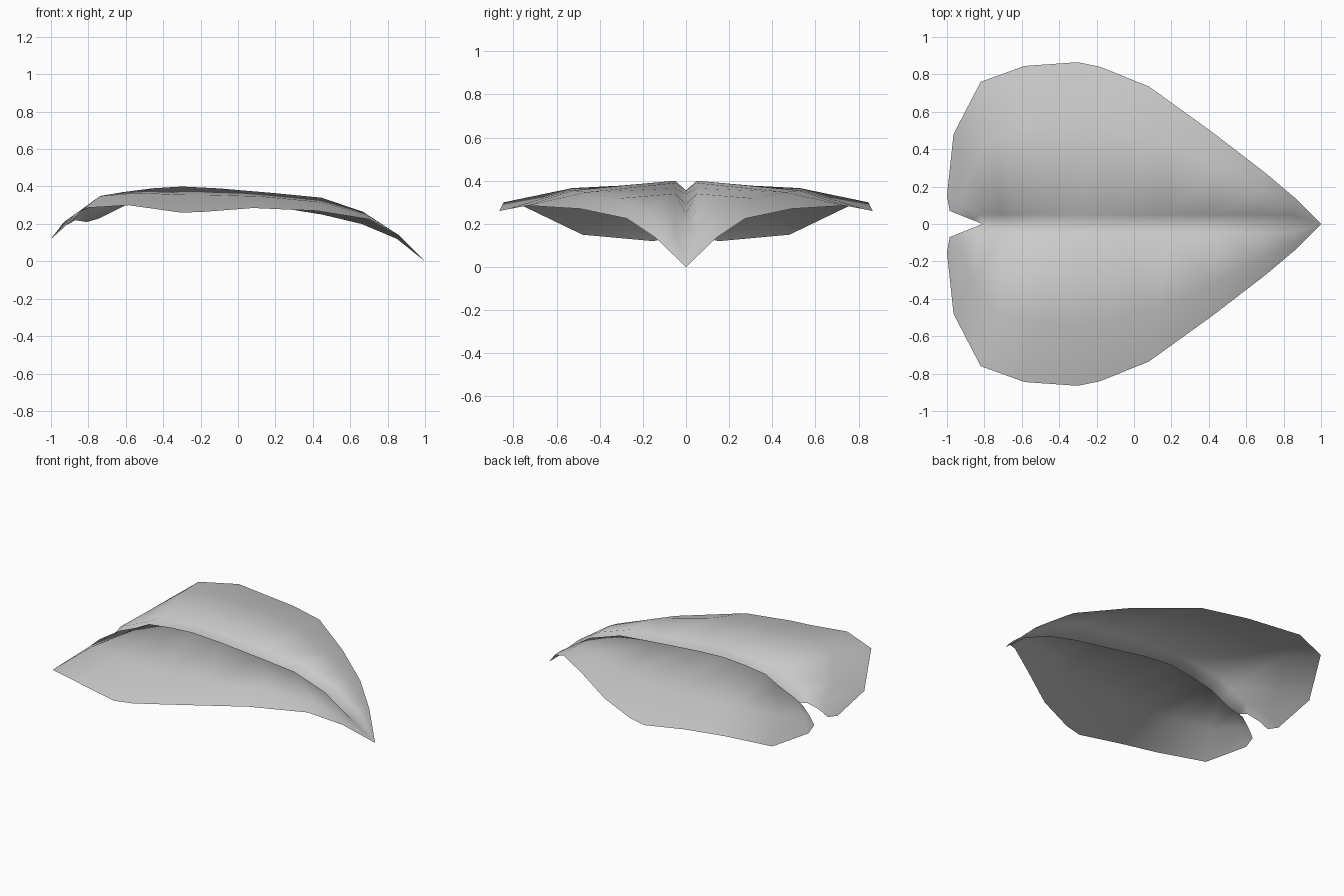
import bpy
import bmesh
from mathutils import Vector

default_cube = bpy.data.objects.get("Cube")
if default_cube:
    bpy.data.objects.remove(default_cube, do_unlink=True)


def make_material(name, colour):
    material = bpy.data.materials.new(name)
    material.use_nodes = True
    material.diffuse_color = colour
    material.node_tree.nodes["Principled BSDF"].inputs["Base Color"].default_value = colour
    return material


# One rib per row: midrib x, midrib z, ridge z, rim x, rim y, rim z, bulge
RIBS = [
    (-.81, .21, .22, -.985, .07, .14, .01),
    (-.74, .23, .27, -1, .15, .12, .03),
    (-.68, .26, .32, -.965, .48, .15, .04),
    (-.6, .3, .37, -.82, .76, .285, .03),
    (-.45, .33, .39, -.585, .845, .3, .03),
    (-.3, .355, .4, -.3, .865, .26, .04),
    (-.1, .34, .39, -.18, .84, .265, .04),
    (.2, .29, .365, .08, .735, .285, .03),
    (.45, .25, .34, .42, .49, .27, .02),
    (.66, .2, .265, .7, .275, .225, .01),
    (.85, .12, .14, .86, .14, .135, .005),
]
RIDGE_Y = .05


def rib_points(mid_x, mid_z, ridge_z, rim_x, rim_y, rim_z, bulge):
    """Points from the sunken midrib, over the ridge, out to the rim."""
    middle = Vector((mid_x, 0, mid_z))
    rim = Vector((rim_x, rim_y, rim_z))
    ridge = Vector((mid_x, min(RIDGE_Y, rim_y / 3), ridge_z))
    ridge.x += (rim_x - mid_x) * ridge.y / rim_y
    shoulder = ridge.lerp(rim, .6) + Vector((0, 0, bulge))
    return [middle, ridge, shoulder, rim]


# Half of the leaf blade, closed by a fan at the tip
bm = bmesh.new()
rows = [[bm.verts.new(point) for point in rib_points(*rib)] for rib in RIBS]
for row, following in zip(rows, rows[1:]):
    for i in range(len(row) - 1):
        bm.faces.new((row[i], following[i], following[i + 1], row[i + 1]))
tip = bm.verts.new((1, 0, 0))
last = rows[-1]
for inner, outer in zip(last, last[1:]):
    bm.faces.new((inner, tip, outer))

# Other half, mirrored across the midrib
bmesh.ops.mirror(bm, geom=bm.verts[:] + bm.edges[:] + bm.faces[:],
                 axis='Y', merge_dist=.0001)
bmesh.ops.remove_doubles(bm, verts=bm.verts[:], dist=.0001)
bmesh.ops.recalc_face_normals(bm, faces=bm.faces[:])
if sum(face.normal.z for face in bm.faces) < 0:
    bmesh.ops.reverse_faces(bm, faces=bm.faces[:])
for face in bm.faces:
    face.smooth = True

mesh = bpy.data.meshes.new("leaf_blade")
bm.to_mesh(mesh)
bm.free()
mesh.materials.append(make_material("plain grey", (.6, .6, .6, 1)))
leaf = bpy.data.objects.new("leaf_blade", mesh)
bpy.context.collection.objects.link(leaf)
